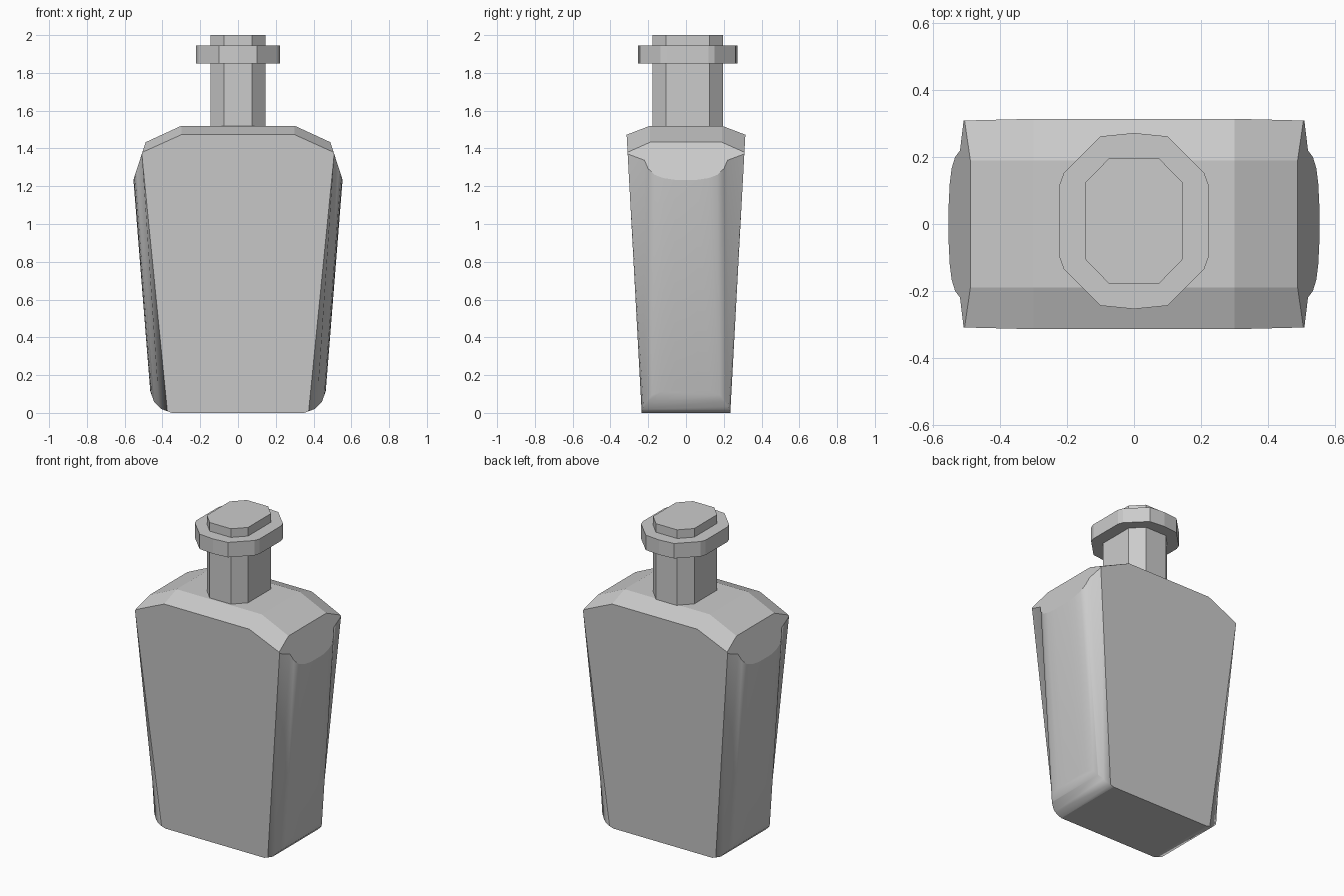
import bpy, bmesh
from mathutils import Vector

if "Cube" in bpy.data.objects:
    bpy.data.objects.remove(bpy.data.objects["Cube"])


def finish(bm, name):
    bmesh.ops.recalc_face_normals(bm, faces=bm.faces)
    bm.normal_update()
    me = bpy.data.meshes.new(name)
    bm.to_mesh(me)
    bm.free()
    ob = bpy.data.objects.new(name, me)
    bpy.context.collection.objects.link(ob)
    return ob


def loft(rings):
    bm = bmesh.new()
    vs = [[bm.verts.new(p) for p in r] for r in rings]
    n = len(vs[0])
    for a, b in zip(vs, vs[1:]):
        for i in range(n):
            j = (i + 1) % n
            bm.faces.new((a[i], a[j], b[j], b[i]))
    bm.faces.new(vs[0][::-1])
    bm.faces.new(vs[-1])
    return bm


def mirror_quarter(q):
    """Quarter outline (from +y round to +x) mirrored into a full outline."""
    right = q + [(x, -y) for x, y in reversed(q)]
    left = [(-x, y) for x, y in reversed(right) if x > 1e-6]
    return right + left


def cut(bm, co, no):
    geom = bm.verts[:] + bm.edges[:] + bm.faces[:]
    bmesh.ops.bisect_plane(bm, geom=geom, dist=1e-5, plane_co=co,
                           plane_no=Vector(no).normalized(), clear_outer=True)
    bmesh.ops.holes_fill(bm, edges=[e for e in bm.edges if e.is_boundary], sides=0)


# Body: tapered block with rounded narrow sides
LOW = [(.385, .241), (.425, .225), (.448, .208), (.459, .18), (.464, .13), (.465, .06)]
HIGH = [(.506, .307), (.520, .22), (.538, .20), (.551, .165), (.558, .12), (.562, .06)]


def body_ring(z):
    t = (z - .12) / 1.218
    q = [(a + (c - a) * t, b + (d - b) * t) for (a, b), (c, d) in zip(LOW, HIGH)]
    return [(x, y, z) for x, y in mirror_quarter(q)]


body = loft([body_ring(0), body_ring(1.65)])

# Flat top, bevelled along front and back
cut(body, (0, 0, 1.52), (0, 0, 1))
for sy in (-1, 1):
    cut(body, (0, sy * .19, 1.52), (0, sy * .38, 1))

for sx in (-1, 1):
    # Sloping shoulder with the same bevel, then the steep shoulder end
    cut(body, (sx * .30, 0, 1.52), (sx * .46, 0, 1))
    for sy in (-1, 1):
        cut(body, (sx * .30, sy * .19, 1.52), (sx * .46, sy * .38, 1))
    cut(body, (sx * .49, 0, 1.43), (sx, 0, .325))
    # Rounded bottom corner
    arc = [(.35, 0), (.405, .02), (.445, .06), (.466, .12)]
    for (x0, z0), (x1, z1) in zip(arc, arc[1:]):
        cut(body, (sx * x0, 0, z0), (sx * (z1 - z0), 0, x0 - x1))

bmesh.ops.recalc_face_normals(body, faces=body.faces)
for f in body.faces:
    f.smooth = abs(f.normal.x) > .25 and f.normal.z < .2
finish(body, "bottle_body")


# Neck and collar: stretched polygons
def prism(name, quarter, z0, z1, cy=.009):
    pts = mirror_quarter(quarter)
    finish(loft([[(x, y + cy, z) for x, y in pts] for z in (z0, z1)]), name)


prism("neck", [(.075, .187), (.145, .115)], 1.49, 2.0)
prism("collar", [(0, .263), (.1, .253), (.21, .143), (.222, .11)], 1.85, 1.945)
